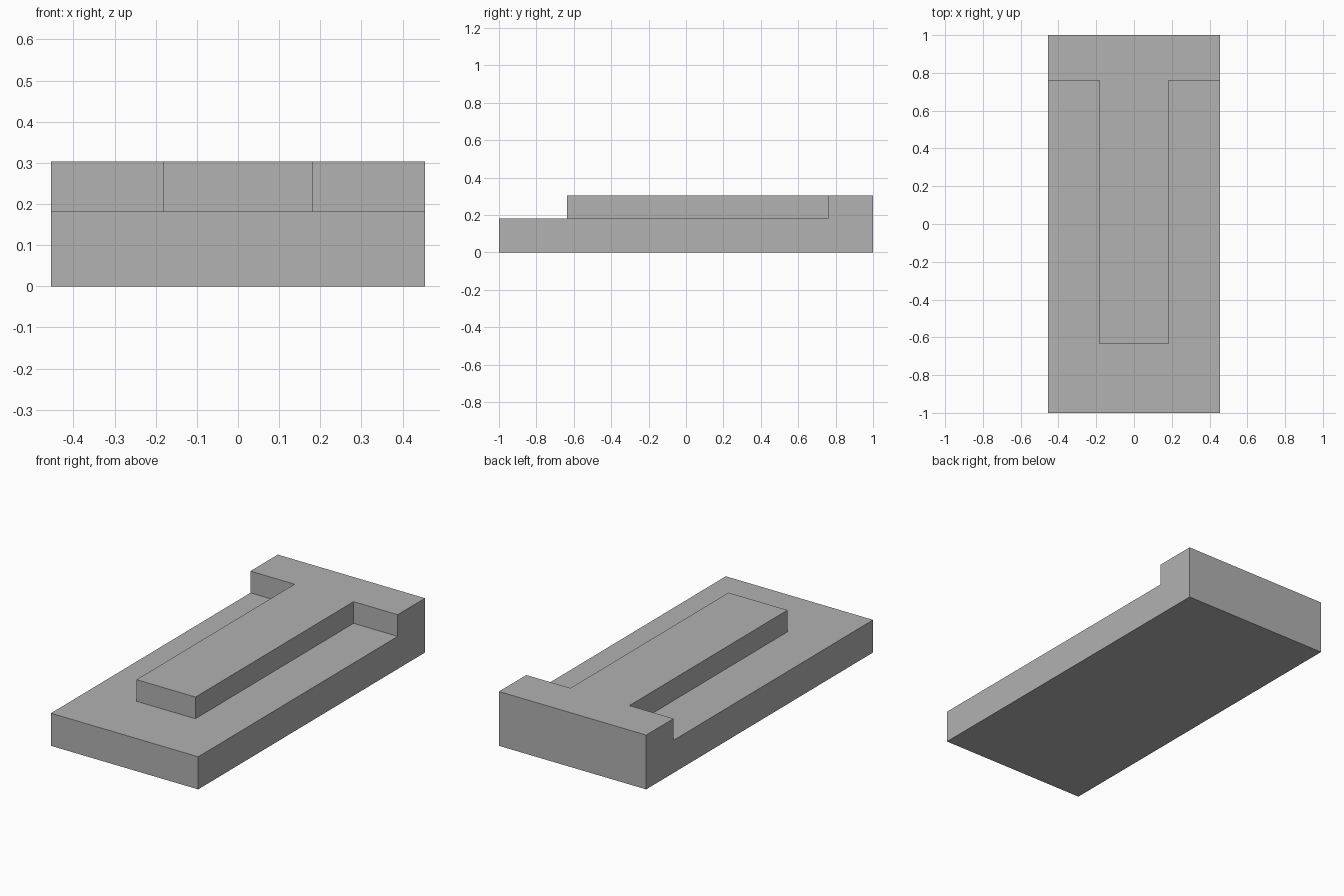
import bpy
import bmesh
from mathutils import Vector

default = bpy.data.objects.get("Cube")
if default:
    bpy.data.objects.remove(default, do_unlink=True)

HALF_WIDTH, HALF_LENGTH = 0.4545, 1.0
SLAB_TOP, RAISED_TOP = 0.182, 0.303
RIB_HALF, RIB_FRONT, BAR_FRONT = 0.182, -0.635, 0.759

grey = bpy.data.materials.new("plain grey")
grey.use_nodes = True
colour = (0.445, 0.445, 0.445, 1)
grey.diffuse_color = colour
grey.node_tree.nodes["Principled BSDF"].inputs["Base Color"].default_value = colour

# Base slab
bm = bmesh.new()
bmesh.ops.create_cube(bm, size=1)
for v in bm.verts:
    v.co = Vector((v.co.x * 2 * HALF_WIDTH, v.co.y * 2 * HALF_LENGTH,
                   (v.co.z + 0.5) * SLAB_TOP))

# Cut lines around the rib and the rear bar
for axis, pos in ((0, -RIB_HALF), (0, RIB_HALF), (1, RIB_FRONT), (1, BAR_FRONT)):
    normal = Vector((0, 0, 0))
    normal[axis] = 1
    bmesh.ops.bisect_plane(bm, geom=bm.verts[:] + bm.edges[:] + bm.faces[:],
                           plane_co=normal * pos, plane_no=normal)


def is_raised(face):
    c = face.calc_center_median()
    in_rib = abs(c.x) < RIB_HALF and c.y > RIB_FRONT
    return face.normal.z > 0.9 and (in_rib or c.y > BAR_FRONT)


# Raise the T shape: long centre rib joined to the full-width rear bar
bm.normal_update()
raised = [f for f in bm.faces if is_raised(f)]
result = bmesh.ops.extrude_face_region(bm, geom=raised)
for v in result["geom"]:
    if isinstance(v, bmesh.types.BMVert):
        v.co.z = RAISED_TOP
bmesh.ops.delete(bm, geom=[f for f in raised if f.is_valid], context="FACES")

# Merge the coplanar pieces into clean flat faces
bmesh.ops.dissolve_limit(bm, angle_limit=0.01, verts=bm.verts[:], edges=bm.edges[:])
bmesh.ops.recalc_face_normals(bm, faces=bm.faces[:])

mesh = bpy.data.meshes.new("ribbed_base")
bm.to_mesh(mesh)
bm.free()
mesh.materials.append(grey)
bpy.context.collection.objects.link(bpy.data.objects.new("ribbed_base", mesh))
